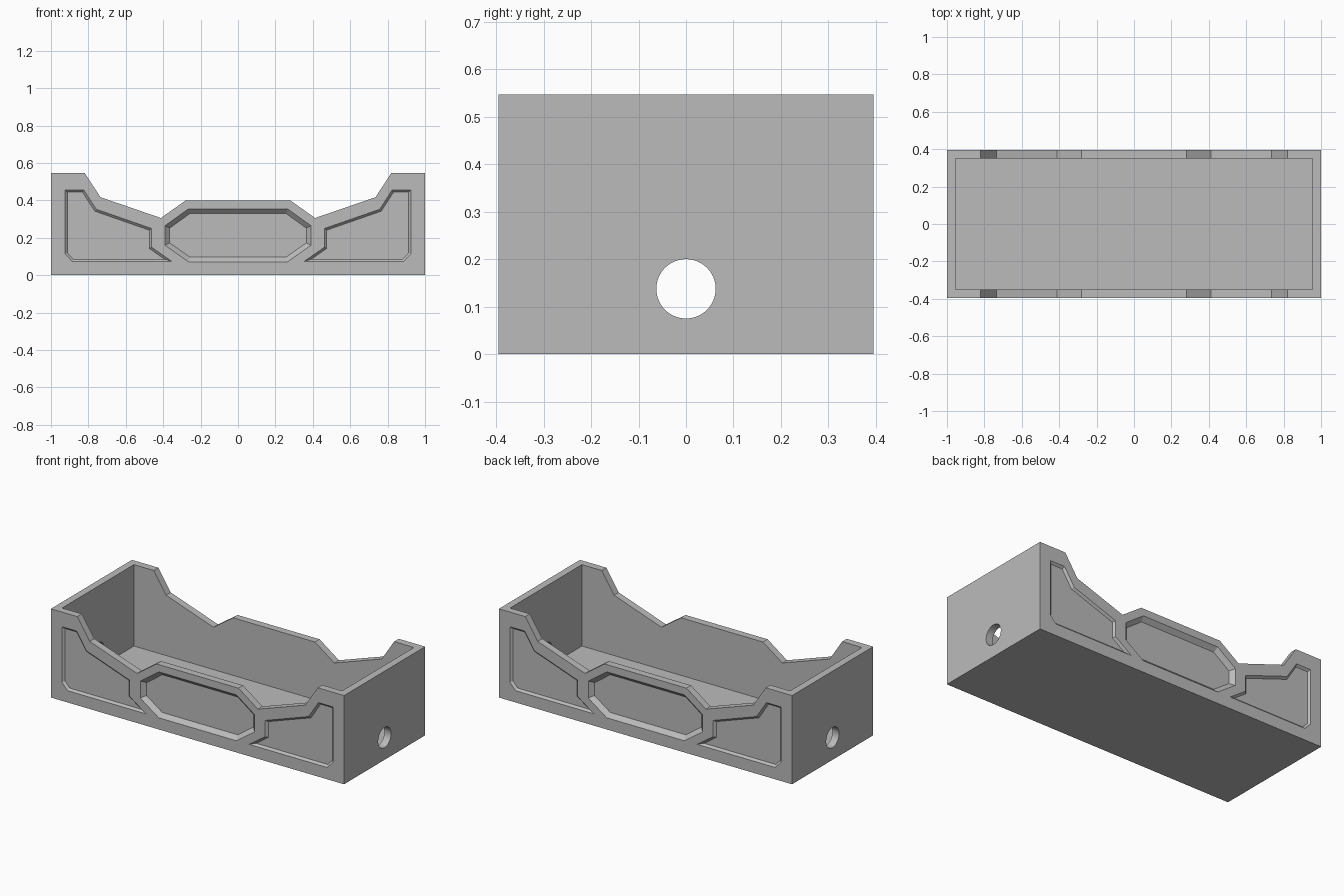
import bpy, bmesh, math
from mathutils import Vector

if "Cube" in bpy.data.objects:
    bpy.data.objects.remove(bpy.data.objects["Cube"])

LENGTH, WIDTH, HEIGHT, WALL = 2.0, 0.79, 0.547, 0.045
FRONT = WIDTH / 2

grey = bpy.data.materials.new("plain grey")
grey.use_nodes = True
colour = (0.5, 0.5, 0.5, 1)
grey.diffuse_color = colour
grey.node_tree.nodes["Principled BSDF"].inputs["Base Color"].default_value = colour


def make_object(name, bm):
    bmesh.ops.recalc_face_normals(bm, faces=bm.faces)
    mesh = bpy.data.meshes.new(name)
    bm.to_mesh(mesh)
    bm.free()
    mesh.materials.append(grey)
    obj = bpy.data.objects.new(name, mesh)
    bpy.context.collection.objects.link(obj)
    return obj


def box(name, size, bottom):
    bm = bmesh.new()
    bmesh.ops.create_cube(bm, size=1)
    bmesh.ops.scale(bm, vec=size, verts=bm.verts)
    bmesh.ops.translate(bm, vec=(0, 0, bottom + size[2] / 2), verts=bm.verts)
    return make_object(name, bm)


def inset(points, distance):
    """Move every edge of a clockwise outline inward, with mitred corners."""
    result = []
    for i, p in enumerate(points):
        p = Vector(p)
        a = (p - Vector(points[i - 1])).normalized()
        b = (Vector(points[(i + 1) % len(points)]) - p).normalized()
        na, nb = Vector((a.y, -a.x)), Vector((b.y, -b.x))
        result.append(p + (na + nb) * distance / (1 + na.dot(nb)))
    return result


def loft(name, ring_a, y_a, ring_b, y_b):
    """Solid between two x-z outlines placed at two depths."""
    bm = bmesh.new()
    a = [bm.verts.new((x, y_a, z)) for x, z in ring_a]
    b = [bm.verts.new((x, y_b, z)) for x, z in ring_b]
    bm.faces.new(a)
    bm.faces.new(b[::-1])
    for i in range(len(a)):
        j = (i + 1) % len(a)
        bm.faces.new((a[j], a[i], b[i], b[j]))
    return make_object(name, bm)


def mirrored(points):
    return [(-x, z) for x, z in reversed(points)]


def recess(name, outline, depth, side):
    """Cutter for a sunken panel with sloped edges on one long side."""
    lip = 0.01
    return loft(name, inset(outline, -lip), side * (FRONT + lip),
                inset(outline, depth), side * (FRONT - depth))


tray = box("tray_body", (LENGTH, WIDTH, HEIGHT), 0)
cutters = [box("cavity_cutter", (LENGTH - 2 * WALL, WIDTH - 2 * WALL, 1), WALL)]

# Stepped rim of the long walls
rim = [(-0.82, HEIGHT), (-0.735, 0.417), (-0.412, 0.306), (-0.28, 0.4)]
rim_slope = (0.82 - 0.735) / (HEIGHT - 0.417)
rim = [(-0.82 - 0.2 * rim_slope, HEIGHT + 0.2)] + rim[1:]
notch = rim + mirrored(rim)
cutters.append(loft("rim_cutter", notch, -1, notch, 1))

# Sunken panels on both long walls
octagon_left = [(-0.265, 0.072), (-0.39, 0.16), (-0.39, 0.265), (-0.265, 0.355)]
octagon = octagon_left + mirrored(octagon_left)
side_panel = [(-0.925, 0.457), (-0.825, 0.457), (-0.758, 0.353), (-0.462, 0.25),
              (-0.462, 0.15), (-0.352, 0.073), (-0.885, 0.073), (-0.925, 0.115)]
for side in (-1, 1):
    cutters.append(recess("centre_panel_cutter", octagon, 0.025, side))
    cutters.append(recess("left_panel_cutter", mirrored(side_panel), 0.0125, side))
    cutters.append(recess("right_panel_cutter", side_panel, 0.0125, side))

# Round hole through both end walls
bpy.ops.mesh.primitive_cylinder_add(vertices=64, radius=0.0625, depth=3,
                                    location=(0, 0, 0.1375),
                                    rotation=(0, math.pi / 2, 0))
hole = bpy.context.object
hole.name = "end_hole_cutter"
hole.data.materials.append(grey)
cutters.append(hole)

for cutter in cutters:
    cutter.hide_render = True
    mod = tray.modifiers.new(cutter.name, "BOOLEAN")
    mod.operation = "DIFFERENCE"
    mod.solver = "EXACT"
    mod.object = cutter

# Bake the cuts and drop the cutters
graph = bpy.context.evaluated_depsgraph_get()
graph.update()
tray_mesh = bpy.data.meshes.new_from_object(tray.evaluated_get(graph))
tray.modifiers.clear()
tray.data = tray_mesh
for cutter in cutters:
    bpy.data.objects.remove(cutter)

# Keep a single colour slot
tray_mesh.materials.clear()
tray_mesh.materials.append(grey)
for face in tray_mesh.polygons:
    face.material_index = 0

bpy.ops.object.select_all(action="DESELECT")
tray.select_set(True)
bpy.context.view_layer.objects.active = tray
bpy.ops.object.shade_smooth_by_angle(angle=math.radians(20))
